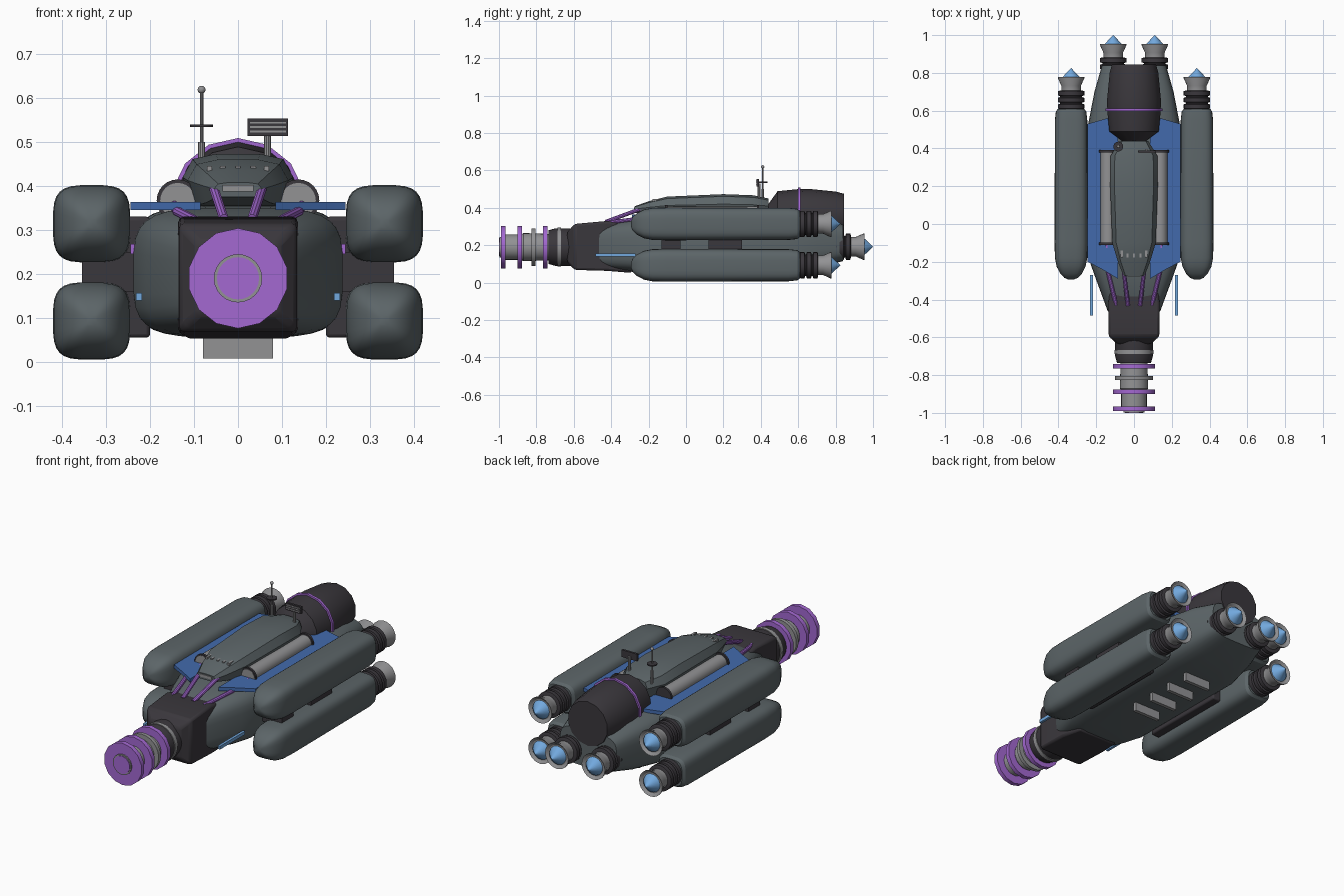
import bpy, bmesh, math
from mathutils import Vector

if "Cube" in bpy.data.objects:
    bpy.data.objects.remove(bpy.data.objects["Cube"])


def material(name, rgb):
    m = bpy.data.materials.new(name)
    lin = [((c / 255 + 0.055) / 1.055) ** 2.4 for c in rgb]
    m.diffuse_color = (*lin, 1)
    m.use_nodes = True
    m.node_tree.nodes["Principled BSDF"].inputs["Base Color"].default_value = m.diffuse_color
    return m


GREY = material("hull grey", (92, 101, 104))
DARK = material("dark metal", (58, 55, 60))
LIGHT = material("light metal", (146, 146, 148))
PURPLE = material("purple", (163, 104, 209))
BLUE = material("panel blue", (66, 106, 172))
GLOW = material("glow blue", (114, 168, 221))


def finish(name, bm, mat, bevel=0):
    bmesh.ops.recalc_face_normals(bm, faces=bm.faces)
    me = bpy.data.meshes.new(name)
    bm.to_mesh(me)
    bm.free()
    me.materials.append(mat)
    ob = bpy.data.objects.new(name, me)
    bpy.context.collection.objects.link(ob)
    if bevel:
        b = ob.modifiers.new("bevel", "BEVEL")
        b.width, b.segments = bevel, 2
    return ob


def skin(name, rings, mat, bevel=0):
    """Bridge equal-length closed rings of points and cap both ends."""
    bm = bmesh.new()
    vs = [[bm.verts.new(p) for p in r] for r in rings]
    n = len(vs[0])
    for a, b in zip(vs, vs[1:]):
        for i in range(n):
            bm.faces.new((a[i], a[(i + 1) % n], b[(i + 1) % n], b[i]))
    bm.faces.new(vs[0])
    bm.faces.new(vs[-1])
    return finish(name, bm, mat, bevel)


def rounded(n, power):
    """Unit superellipse section."""
    pts = []
    for i in range(n):
        a = 2 * math.pi * (i + 0.5) / n
        c, s = math.cos(a), math.sin(a)
        pts.append((math.copysign(abs(c) ** power, c), math.copysign(abs(s) ** power, s)))
    return pts


def loft(name, section, stations, mat, x=0, bevel=0):
    """Stations are (y, half width, bottom z, top z)."""
    return skin(name, [[(x + u * w, y, (a + b) / 2 + v * (b - a) / 2) for u, v in section]
                       for y, w, a, b in stations], mat, bevel)


def lathe(name, profile, mat, x=0, z=0, sides=24):
    """Turn (y, radius) pairs around an axis along y."""
    return skin(name, [[(x + r * math.sin(2 * math.pi * i / sides), y,
                         z + r * math.cos(2 * math.pi * i / sides)) for i in range(sides)]
                       for y, r in profile], mat)


def box(name, x0, x1, y0, y1, z0, z1, mat, bevel=0):
    return skin(name, [[(x0, y, z0), (x1, y, z0), (x1, y, z1), (x0, y, z1)] for y in (y0, y1)], mat, bevel)


def rod(name, p, q, r, mat, sides=10):
    p, q = Vector(p), Vector(q)
    rot = (q - p).to_track_quat('Z', 'Y')
    ring = [rot @ Vector((r * math.cos(2 * math.pi * i / sides), r * math.sin(2 * math.pi * i / sides), 0))
            for i in range(sides)]
    return skin(name, [[c + v for v in ring] for c in (p, q)], mat)


def engine(name, x, y, z):
    """Ribbed collar, flared nozzle and glowing cone."""
    collar = [(y - 0.03, 0.06)]
    for k in range(3):
        t = y + k * 0.035
        collar += [(t, 0.058), (t + 0.004, 0.07), (t + 0.026, 0.07), (t + 0.03, 0.058)]
    lathe(name + "_collar", collar, DARK, x, z)
    lathe(name + "_nozzle", [(y + 0.1, 0.052), (y + 0.125, 0.052), (y + 0.165, 0.07),
                             (y + 0.172, 0.07), (y + 0.162, 0.055)], LIGHT, x, z)
    lathe(name + "_glow", [(y + 0.155, 0.052), (y + 0.17, 0.046), (y + 0.218, 0.001)], GLOW, x, z)


# Main hull and its dark nose block
loft("hull", rounded(32, 0.5), [(-0.5, 0.11, 0.1, 0.28), (-0.46, 0.14, 0.075, 0.31), (-0.27, 0.21, 0.056, 0.34),
                               (-0.19, 0.238, 0.055, 0.35), (0.53, 0.243, 0.055, 0.355),
                               (0.7, 0.21, 0.08, 0.345), (0.84, 0.17, 0.115, 0.315)], GREY)
loft("nose_block", [(-1, -1), (1, -1), (1, 1), (-1, 1)],
     [(-0.635, 0.09, 0.11, 0.27), (-0.595, 0.134, 0.068, 0.314), (-0.42, 0.136, 0.063, 0.33),
      (-0.29, 0.12, 0.052, 0.3)], DARK, bevel=0.012)
lathe("nose_neck", [(-0.735, 0.09), (-0.7, 0.1), (-0.6, 0.1)], DARK, 0, 0.19)

# Front emitter: core with rings
lathe("emitter_core", [(-0.97, 0.068), (-0.88, 0.068), (-0.87, 0.075), (-0.7, 0.07)], LIGHT, 0, 0.19)
for y in (-0.978, -0.888, -0.752):
    lathe("emitter_ring", [(y - 0.012, 0.114), (y + 0.012, 0.114)], PURPLE, 0, 0.19, 14)
for y, r in ((-0.815, 0.1), (-0.677, 0.104)):
    lathe("emitter_spacer", [(y - 0.01, r), (y + 0.01, r)], LIGHT, 0, 0.19)
lathe("emitter_tip_rim", [(-0.997, 0.055), (-0.98, 0.055)], LIGHT, 0, 0.19)
lathe("emitter_tip", [(-1.0, 0.048), (-0.98, 0.048)], PURPLE, 0, 0.19)

# Upper cabin with small windows
cabin = [(0.85, -1), (1, 0.1), (0.82, 0.8), (0.4, 1), (-0.4, 1), (-0.82, 0.8), (-1, 0.1), (-0.85, -1)]
loft("cabin", cabin, [(-0.275, 0.055, 0.375, 0.408), (-0.2, 0.085, 0.362, 0.435), (-0.1, 0.115, 0.355, 0.46),
                      (0.2, 0.126, 0.355, 0.473), (0.36, 0.124, 0.355, 0.467), (0.44, 0.075, 0.36, 0.45)], GREY)
for x in (-0.065, -0.035, 0, 0.035, 0.065):
    box("cabin_window", x - 0.006, x + 0.006, -0.178, -0.14, 0.43, 0.446, LIGHT)
box("cabin_front_window", -0.035, 0.035, -0.279, -0.27, 0.387, 0.402, LIGHT)

# Rear housing with purple band
lathe("rear_housing", [(0.44, 0.065), (0.49, 0.134), (0.6, 0.145), (0.66, 0.146), (0.8, 0.132), (0.845, 0.12)],
      DARK, 0, 0.355, 14)
lathe("rear_band", [(0.598, 0.154), (0.612, 0.154)], PURPLE, 0, 0.355, 14)

# Underside fins
for k in range(4):
    y = 0.1 + k * 0.135
    box("belly_fin", -0.08, 0.08, y - 0.01, y + 0.01, 0.008, 0.08, LIGHT)

# Mirrored parts
for s, side in ((-1, "left"), (1, "right")):
    # Blue deck plate
    plan = [(0.085, -0.29), (0.16, -0.245), (0.245, -0.2), (0.245, 0.53), (0.14, 0.56), (0.085, 0.56)]
    skin(side + "_deck_plate", [[(s * x, y, z) for x, y in plan] for z in (0.345, 0.364)], BLUE)
    # Deck cylinder
    lathe(side + "_deck_cylinder", [(-0.112, 0.04), (0.38, 0.04)], LIGHT, s * 0.137, 0.367)
    for y in (-0.105, 0.385):
        lathe(side + "_cylinder_band", [(y - 0.006, 0.048), (y + 0.006, 0.048)], DARK, s * 0.137, 0.367)
    # Purple hoses
    rod(side + "_inner_hose", (s * 0.055, -0.24, 0.395), (s * 0.032, -0.43, 0.325), 0.011, PURPLE)
    rod(side + "_outer_hose", (s * 0.145, -0.11, 0.355), (s * 0.138, -0.25, 0.342), 0.011, PURPLE)
    rod(side + "_outer_hose_end", (s * 0.138, -0.25, 0.342), (s * 0.095, -0.43, 0.32), 0.011, PURPLE)
    # Side strips
    a, b = sorted((s * 0.218, s * 0.232))
    box(side + "_light_bar", a, b, -0.485, -0.27, 0.139, 0.157, GLOW)
    a, b = sorted((s * 0.222, s * 0.244))
    box(side + "_purple_strip", a, b, -0.19, 0.4, 0.245, 0.268, PURPLE)
    # Pylons and pod clamps
    a, b = sorted((s * 0.2, s * 0.355))
    for y0, y1 in ((-0.13, -0.03), (0.12, 0.3)):
        box(side + "_pylon", a, b, y0, y1, 0.16, 0.25, DARK)
    a, b = sorted((s * 0.2, s * 0.27))
    for z0, z1 in ((0.055, 0.17), (0.24, 0.33)):
        box(side + "_pod_clamp", a, b, -0.1, 0.4, z0, z1, DARK, 0.008)
    # Side pods, one above the other
    for level, z in (("lower", 0.093), ("upper", 0.314)):
        shape = [(-0.295, 0.012), (-0.285, 0.036), (-0.262, 0.058), (-0.225, 0.077), (-0.18, 0.086),
                 (-0.1, 0.088), (0.55, 0.086), (0.595, 0.081), (0.61, 0.07)]
        loft(f"{side}_{level}_pod", rounded(28, 0.55), [(y, r, z - r, z + r) for y, r in shape], GREY, s * 0.333)
        engine(f"{side}_{level}_engine", s * 0.333, 0.607, z)
    # Stern engine
    engine(side + "_stern_engine", s * 0.11, 0.782, 0.192)

# Whip antenna
rod("antenna_base", (-0.083, 0.41, 0.43), (-0.083, 0.41, 0.5), 0.008, LIGHT)
rod("antenna_mast", (-0.083, 0.41, 0.48), (-0.083, 0.41, 0.615), 0.004, LIGHT)
rod("antenna_disc", (-0.083, 0.41, 0.534), (-0.083, 0.41, 0.54), 0.026, DARK, 16)
bm = bmesh.new()
bmesh.ops.create_uvsphere(bm, u_segments=12, v_segments=8, radius=0.009)
bmesh.ops.translate(bm, verts=bm.verts, vec=(-0.083, 0.41, 0.619))
finish("antenna_ball", bm, LIGHT)

# Panel antenna
rod("panel_mast", (0.067, 0.39, 0.44), (0.067, 0.39, 0.53), 0.008, LIGHT)
box("panel_antenna", 0.022, 0.114, 0.378, 0.39, 0.514, 0.553, DARK)
for z in (0.524, 0.534, 0.544):
    box("panel_slat", 0.027, 0.109, 0.375, 0.379, z - 0.002, z + 0.002, LIGHT)

# Smooth curved surfaces, keep edges sharp
for ob in bpy.context.scene.objects:
    ob.select_set(True)
    bpy.context.view_layer.objects.active = ob
bpy.ops.object.shade_smooth_by_angle(angle=math.radians(28))
